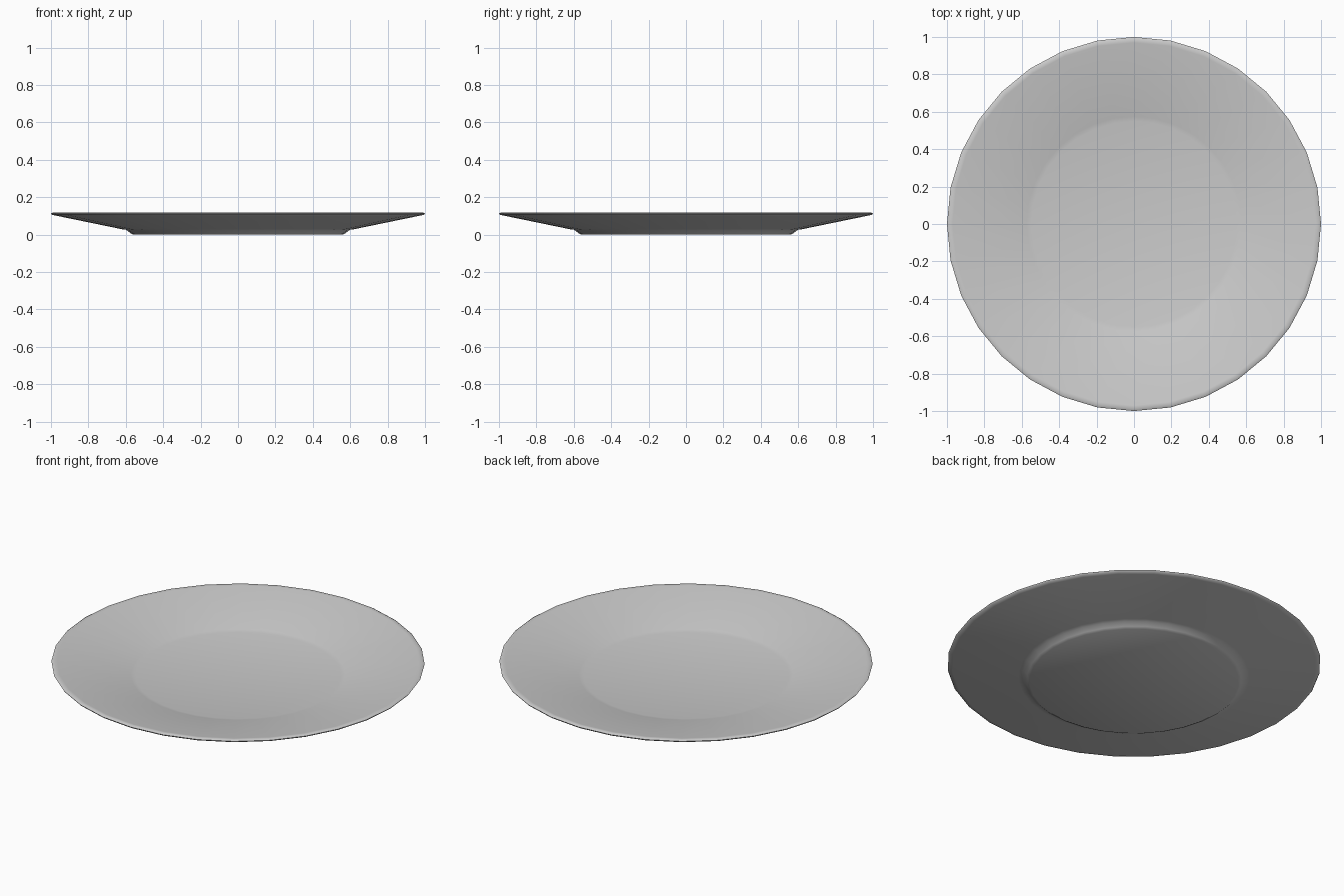
import bpy
import bmesh
from math import cos, sin, tau

cube = bpy.data.objects.get("Cube")
if cube:
    bpy.data.objects.remove(cube, do_unlink=True)

SIDES = 32

# Glazed ceramic colour
mat = bpy.data.materials.new("light_grey_ceramic")
mat.use_nodes = True
mat.diffuse_color = (0.6, 0.6, 0.6, 1)
mat.node_tree.nodes["Principled BSDF"].inputs["Base Color"].default_value = mat.diffuse_color

# Half section (radius, height): base edge, foot, underside, rim, upper slope, well
profile = [
    (0.56, 0.0), (0.575, 0.008), (0.598, 0.026), (0.62, 0.029),
    (0.975, 0.102), (0.995, 0.106), (1.0, 0.113), (0.99, 0.119), (0.97, 0.117),
    (0.60, 0.047), (0.575, 0.041), (0.55, 0.036),
]

# Spin the section into rings joined by quads
bm = bmesh.new()
rings = [[bm.verts.new((r * cos(tau * i / SIDES), r * sin(tau * i / SIDES), z))
          for i in range(SIDES)] for r, z in profile]
for low, high in zip(rings, rings[1:]):
    for i in range(SIDES):
        j = (i + 1) % SIDES
        bm.faces.new((low[i], low[j], high[j], high[i]))

# Flat base and flat well floor
bm.faces.new(rings[0][::-1])
bm.faces.new(rings[-1])
bmesh.ops.recalc_face_normals(bm, faces=bm.faces)

mesh = bpy.data.meshes.new("plate")
bm.to_mesh(mesh)
bm.free()
mesh.materials.append(mat)
plate = bpy.data.objects.new("plate", mesh)
bpy.context.collection.objects.link(plate)

# Smooth glaze
bpy.ops.object.select_all(action="DESELECT")
plate.select_set(True)
bpy.context.view_layer.objects.active = plate
bpy.ops.object.shade_smooth_by_angle(angle=1.2)
